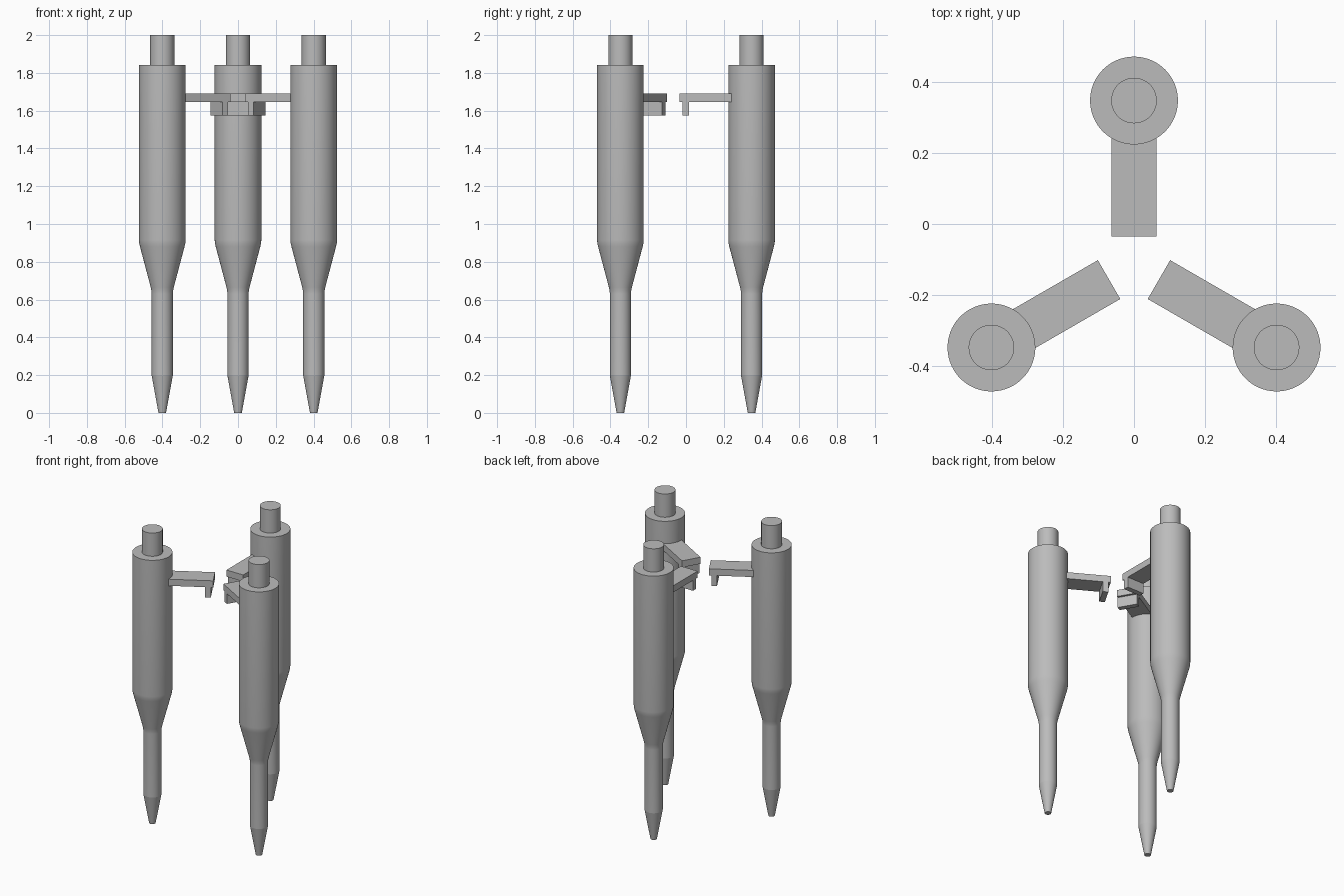
import bpy, bmesh, math
from mathutils import Matrix, Vector

cube = bpy.data.objects.get("Cube")
if cube:
    bpy.data.objects.remove(cube, do_unlink=True)

grey = bpy.data.materials.new("grey metal")
grey.use_nodes = True
colour = (0.5, 0.5, 0.5, 1)
grey.diffuse_color = colour
grey.node_tree.nodes["Principled BSDF"].inputs["Base Color"].default_value = colour

SEGMENTS = 64
RADIUS = 0.463          # probe axis distance from the hub
HUB = Vector((0, -0.1158, 0))


def add_object(name, bm, matrix):
    bmesh.ops.recalc_face_normals(bm, faces=bm.faces)
    mesh = bpy.data.meshes.new(name)
    bm.to_mesh(mesh)
    bm.free()
    mesh.materials.append(grey)
    obj = bpy.data.objects.new(name, mesh)
    obj.matrix_world = matrix
    bpy.context.collection.objects.link(obj)
    return obj


def lathe(name, profile, matrix):
    """Capped solid of revolution from (radius, height) points."""
    bm = bmesh.new()
    rings = []
    for r, z in profile:
        rings.append([bm.verts.new((r * math.cos(a), r * math.sin(a), z))
                      for a in (math.tau * i / SEGMENTS for i in range(SEGMENTS))])
    for low, high in zip(rings, rings[1:]):
        for i in range(SEGMENTS):
            j = (i + 1) % SEGMENTS
            bm.faces.new((low[i], low[j], high[j], high[i]))
    bm.faces.new(rings[0])
    bm.faces.new(rings[-1])
    obj = add_object(name, bm, matrix)
    bpy.ops.object.select_all(action='DESELECT')
    obj.select_set(True)
    bpy.context.view_layer.objects.active = obj
    bpy.ops.object.shade_smooth_by_angle(angle=math.radians(9))
    return obj


def hooked_arm(name, profile, width, matrix):
    """Side profile in (y, z), extruded across x."""
    bm = bmesh.new()
    face = bm.faces.new([bm.verts.new((-width / 2, y, z)) for y, z in profile])
    ext = bmesh.ops.extrude_face_region(bm, geom=[face])
    moved = [g for g in ext["geom"] if isinstance(g, bmesh.types.BMVert)]
    bmesh.ops.translate(bm, verts=moved, vec=(width, 0, 0))
    return add_object(name, bm, matrix)


# Tip, slim shaft, softly blended shoulder, barrel, collar and top stem
PROBE = [(0.02, 0), (0.056, 0.198), (0.056, 0.63), (0.057, 0.645), (0.061, 0.665),
         (0.118, 0.88), (0.122, 0.898), (0.1235, 0.915), (0.1235, 1.842),
         (0.064, 1.842), (0.064, 2.0)]

# Flat bar with a downward lip set slightly back from its end
ARM = [(-0.09, 1.69), (-0.382, 1.69), (-0.382, 1.645), (-0.367, 1.645),
       (-0.367, 1.575), (-0.332, 1.575), (-0.332, 1.645), (-0.09, 1.645)]

# Three identical units around the hub
for k, side in enumerate(("back", "front_right", "front_left")):
    place = (Matrix.Translation(HUB) @ Matrix.Rotation(math.tau * k / 3, 4, 'Z')
             @ Matrix.Translation((0, RADIUS, 0)))
    lathe(side + "_probe", PROBE, place)
    hooked_arm(side + "_arm", ARM, 0.126, place)
